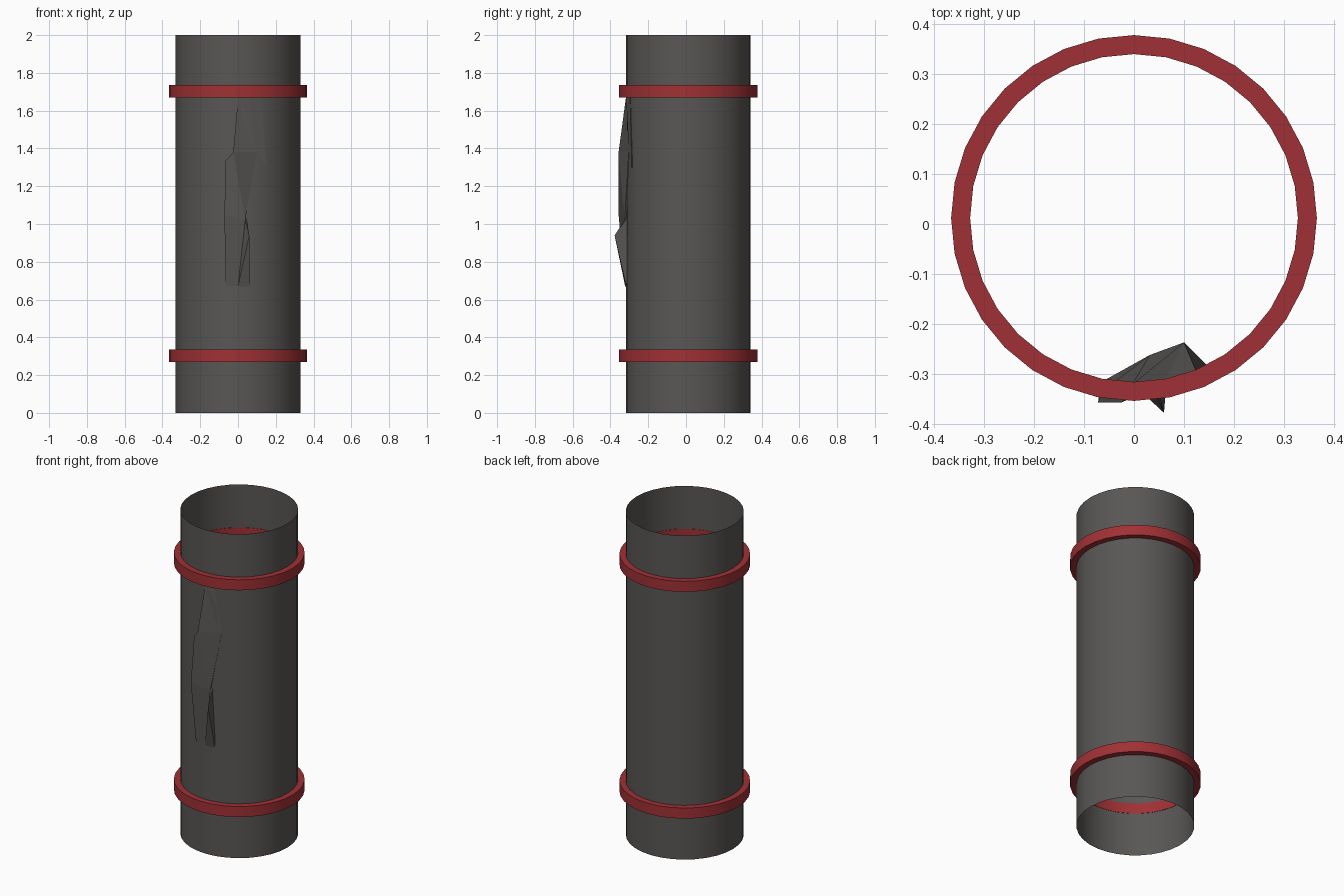
import bpy, bmesh
from math import sin, cos, pi

if "Cube" in bpy.data.objects:
    bpy.data.objects.remove(bpy.data.objects["Cube"])

CY = 0.012   # tube axis offset, the shard sticks out at the front
SIDES = 32


def material(name, rgb):
    m = bpy.data.materials.new(name)
    m.diffuse_color = (*rgb, 1)
    m.use_nodes = True
    m.node_tree.nodes["Principled BSDF"].inputs["Base Color"].default_value = m.diffuse_color
    return m


def make(name, verts, faces, mat, smooth):
    me = bpy.data.meshes.new(name)
    me.from_pydata(verts, [], faces)
    bm = bmesh.new()
    bm.from_mesh(me)
    bmesh.ops.recalc_face_normals(bm, faces=bm.faces)
    bm.to_mesh(me)
    bm.free()
    me.materials.append(mat)
    ob = bpy.data.objects.new(name, me)
    bpy.context.collection.objects.link(ob)
    if smooth:
        bpy.ops.object.select_all(action='DESELECT')
        ob.select_set(True)
        bpy.context.view_layer.objects.active = ob
        bpy.ops.object.shade_smooth_by_angle()
    return ob


def lathe(name, profile, closed, mat):
    n = len(profile)
    verts = [(r * cos(2 * pi * i / SIDES), CY + r * sin(2 * pi * i / SIDES), z)
             for i in range(SIDES) for r, z in profile]
    faces = []
    for i in range(SIDES):
        a, b = i * n, (i + 1) % SIDES * n
        for j in range(n if closed else n - 1):
            k = (j + 1) % n
            faces.append((a + j, b + j, b + k, a + k))
    return make(name, verts, faces, mat, True)


grey = material("dark_grey", (0.10, 0.095, 0.09))
red = material("red", (0.35, 0.03, 0.035))

# Open thin-walled tube
lathe("tube", [(0.33, 0), (0.33, 2)], False, grey)

# Two red bands, slightly cutting through the wall
for name, z in (("lower_band", 0.27), ("upper_band", 1.67)):
    lathe(name, [(0.328, z), (0.366, z), (0.366, z + 0.065), (0.328, z + 0.065)],
          True, red)

# Jagged shard embedded in the front wall
P = dict(
    A=(0, -.318, 1.67), B=(.06, -.317, 1.67), C=(.125, -.296, 1.67),
    D=(-.025, -.357, 1.38), E=(.1, -.303, 1.38), F=(.15, -.287, 1.295),
    G=(-.065, -.335, 1.335), H=(-.072, -.357, 1.05), I=(.038, -.325, 1.02),
    J=(.06, -.378, .94), K=(-.065, -.316, .67), L=(0, -.322, .67),
    M=(.065, -.316, .67), N=(.1, -.237, 1.38), O=(.032, -.262, 1.1))
keys = list(P)
faces = ["ADEB", "BEFC", "DIE", "DGHI", "HKLI", "ILJ", "LMJ",
         "JMO", "IJO", "EIO", "EON", "ENF", "FNC", "CNB", "BNA", "AND",
         "DNO", "DOG", "GOH", "HOK", "KOL", "LOM"]
make("shard", list(P.values()), [[keys.index(c) for c in f] for f in faces],
     grey, False)
